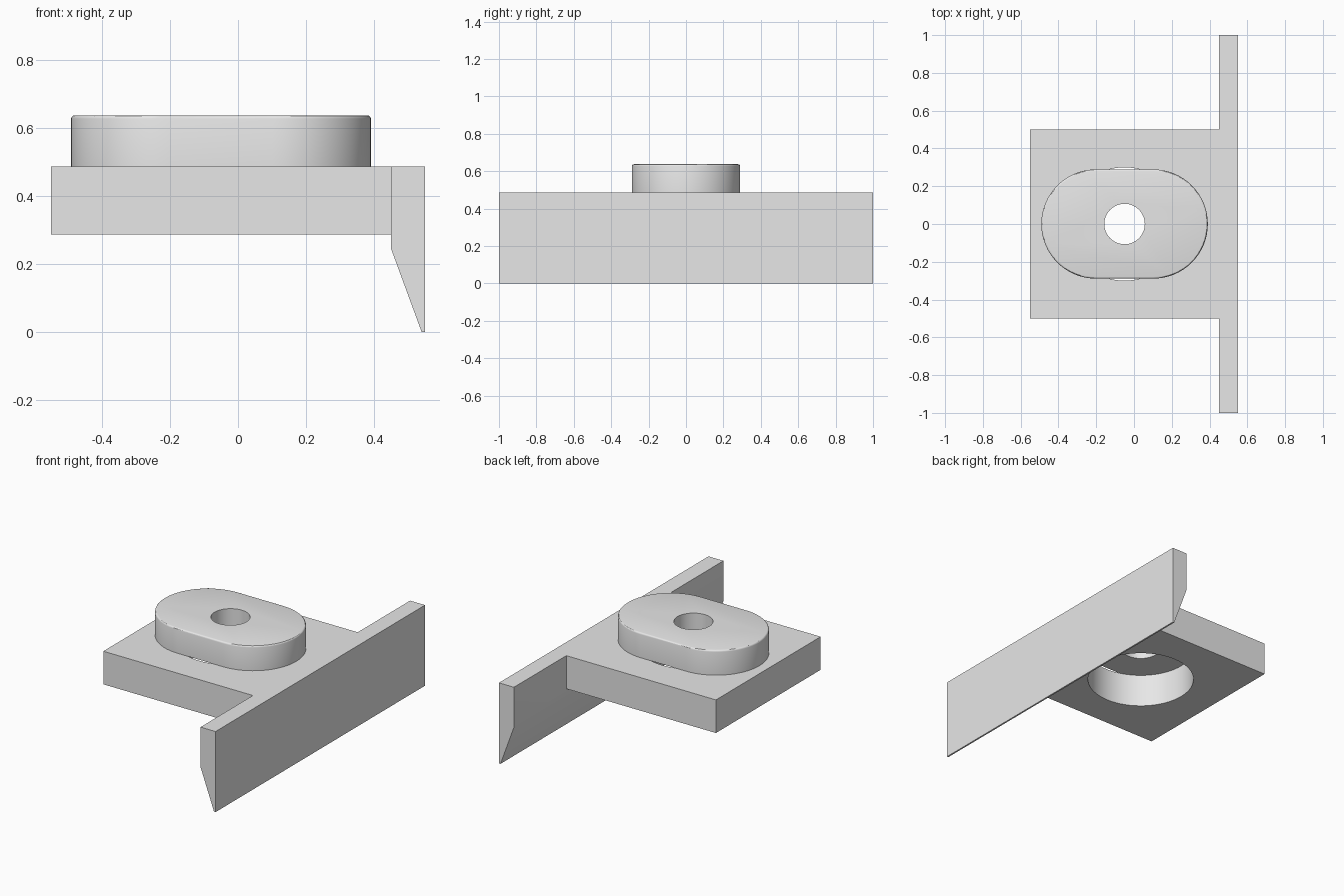
import bpy
import bmesh
from math import sin, cos, pi, radians
from mathutils import Vector

cube = bpy.data.objects.get("Cube")
if cube:
    bpy.data.objects.remove(cube, do_unlink=True)

grey = bpy.data.materials.new("plain_grey")
grey.use_nodes = True
grey.diffuse_color = (0.8, 0.8, 0.8, 1)
grey.node_tree.nodes["Principled BSDF"].inputs["Base Color"].default_value = (0.8, 0.8, 0.8, 1)

PLATE_BOTTOM, PLATE_TOP, BOSS_TOP = 0.287, 0.487, 0.637
CENTRE_X = -0.05


def extrude_profile(name, points, direction):
    """Solid made by sweeping a closed outline along a direction."""
    bm = bmesh.new()
    face = bm.faces.new([bm.verts.new(p) for p in points])
    swept = bmesh.ops.extrude_face_region(bm, geom=[face])["geom"]
    verts = [v for v in swept if isinstance(v, bmesh.types.BMVert)]
    bmesh.ops.translate(bm, verts=verts, vec=Vector(direction))
    bmesh.ops.recalc_face_normals(bm, faces=bm.faces)
    mesh = bpy.data.meshes.new(name)
    bm.to_mesh(mesh)
    bm.free()
    mesh.materials.append(grey)
    obj = bpy.data.objects.new(name, mesh)
    bpy.context.collection.objects.link(obj)
    return obj


def slot_outline(radius, half_straight, z, steps=32):
    """Circle split along x into two half rounds; a plain circle if not split."""
    points = []
    for side in (1, -1):
        last = steps if half_straight == 0 else steps + 1
        for i in range(last):
            a = pi * i / steps - pi / 2
            points.append((CENTRE_X + side * (half_straight + radius * cos(a)),
                           side * radius * sin(a), z))
    return points


def combine(obj, other, operation):
    """Apply a boolean and remove the helper solid."""
    other.hide_render = True
    mod = obj.modifiers.new("combine", "BOOLEAN")
    mod.operation = operation
    mod.solver = "EXACT"
    mod.object = other
    apply(obj, mod)
    bpy.data.objects.remove(other, do_unlink=True)


def activate(obj):
    bpy.ops.object.select_all(action="DESELECT")
    obj.select_set(True)
    bpy.context.view_layer.objects.active = obj


def apply(obj, mod):
    activate(obj)
    bpy.ops.object.modifier_apply(modifier=mod.name)


def smooth(obj):
    activate(obj)
    bpy.ops.object.shade_smooth_by_angle(angle=radians(30))


# Long blade with its tapered lower edge, joined to the square plate
blade_profile = [(0.45, PLATE_TOP), (0.55, PLATE_TOP), (0.55, 0), (0.54, 0), (0.45, 0.245)]
base = extrude_profile("plate_with_blade", [(x, -1, z) for x, z in blade_profile], (0, 2, 0))
plate_outline = [(-0.55, -0.5), (0.5, -0.5), (0.5, 0.5), (-0.55, 0.5)]
plate = extrude_profile("plate", [(x, y, PLATE_BOTTOM) for x, y in plate_outline],
                        (0, 0, PLATE_TOP - PLATE_BOTTOM))
combine(base, plate, "UNION")

# Wide round recess through the plate
recess = extrude_profile("recess_cutter", slot_outline(0.3, 0, 0.2), (0, 0, 0.4))
combine(base, recess, "DIFFERENCE")
smooth(base)

# Slot-shaped boss with a softened top rim
boss = extrude_profile("boss", slot_outline(0.289, 0.152, PLATE_TOP),
                       (0, 0, BOSS_TOP - PLATE_TOP))
bm = bmesh.new()
bm.from_mesh(boss.data)
rim = [e for e in bm.edges if all(v.co.z > BOSS_TOP - 0.001 for v in e.verts)]
bmesh.ops.bevel(bm, geom=rim, offset=0.01, segments=3, profile=0.5, affect="EDGES")
bm.to_mesh(boss.data)
bm.free()

# Small bore through the boss
bore = extrude_profile("bore_cutter", slot_outline(0.107, 0, 0.4), (0, 0, 0.4))
combine(boss, bore, "DIFFERENCE")
smooth(boss)
